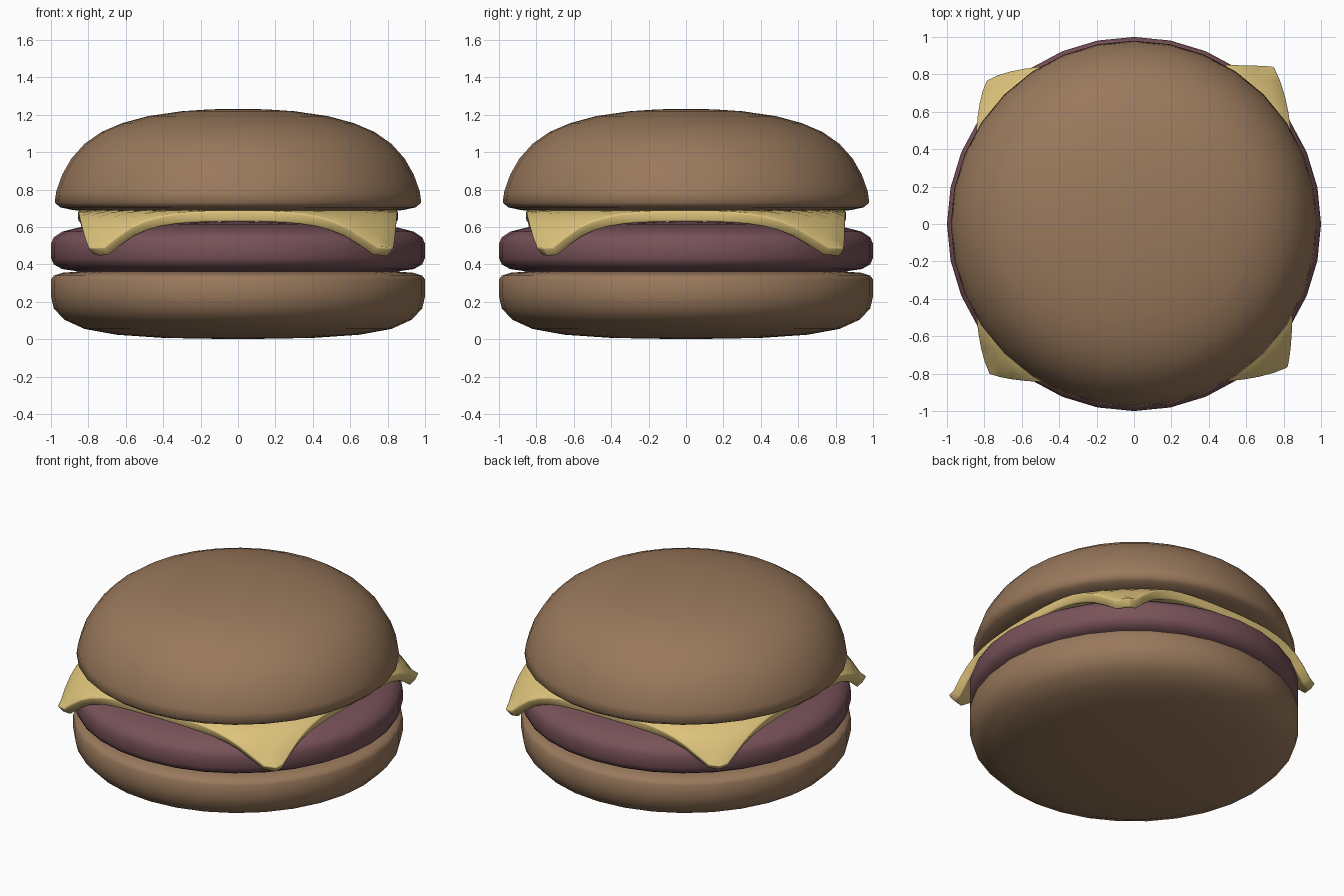
import bpy, bmesh, math

if "Cube" in bpy.data.objects:
    bpy.data.objects.remove(bpy.data.objects["Cube"])

SIDES = 32


def colour(name, rgb):
    m = bpy.data.materials.new(name)
    m.diffuse_color = (*rgb, 1)
    m.use_nodes = True
    m.node_tree.nodes["Principled BSDF"].inputs["Base Color"].default_value = m.diffuse_color
    return m


def finish(name, bm, mat, angle):
    bmesh.ops.recalc_face_normals(bm, faces=bm.faces)
    me = bpy.data.meshes.new(name)
    bm.to_mesh(me)
    bm.free()
    me.materials.append(mat)
    ob = bpy.data.objects.new(name, me)
    bpy.context.collection.objects.link(ob)
    bpy.ops.object.select_all(action='DESELECT')
    ob.select_set(True)
    bpy.context.view_layer.objects.active = ob
    bpy.ops.object.shade_smooth_by_angle(angle=math.radians(angle))
    return ob


def lathe(name, profile, mat):
    bm = bmesh.new()
    vs = [bm.verts.new((r, 0, z)) for r, z in profile]
    es = [bm.edges.new(p) for p in zip(vs, vs[1:])]
    bmesh.ops.spin(bm, geom=vs + es, cent=(0, 0, 0), axis=(0, 0, 1),
                   angle=math.tau, steps=SIDES, use_duplicate=False)
    bmesh.ops.remove_doubles(bm, verts=bm.verts, dist=1e-4)
    return finish(name, bm, mat, 60)


bun = colour("bun_brown", (0.32, 0.19, 0.107))
meat = colour("meat_brown", (0.19, 0.085, 0.1))
yellow = colour("cheese_yellow", (0.73, 0.55, 0.2))

# Buns and patty are turned profiles
lathe("bottom_bun", [(0, 0), (0.4, 0.007), (0.65, 0.024), (0.82, 0.055), (0.93, 0.105),
                     (0.985, 0.165), (1, 0.23), (1, 0.32), (0.985, 0.34),
                     (0.94, 0.355), (0.85, 0.362), (0, 0.362)], bun)
lathe("patty", [(0, 0.362), (0.85, 0.362), (0.94, 0.375), (0.985, 0.4), (1, 0.435),
                (1, 0.51), (0.985, 0.545), (0.94, 0.575), (0.85, 0.598),
                (0.7, 0.615), (0, 0.63)], meat)
lathe("top_bun", [(0, 0.672), (0.7, 0.678), (0.88, 0.69), (0.95, 0.705), (0.98, 0.73),
                  (0.972, 0.79), (0.94, 0.88), (0.89, 0.967), (0.82, 1.045),
                  (0.73, 1.108), (0.62, 1.155), (0.48, 1.193), (0.3, 1.219),
                  (0.15, 1.229), (0, 1.232)], bun)

# Cheese slice: a square sheet with pulled-in corners drooping past the patty
HALF, TOP = 0.855, 0.69
corners = {(-1, 1): (-0.79, 0.77), (1, 1): (0.75, 0.845),
           (1, -1): (0.825, -0.77), (-1, -1): (-0.775, -0.805)}
bm = bmesh.new()
bmesh.ops.create_grid(bm, x_segments=20, y_segments=20, size=1)
for v in bm.verts:
    u, w = v.co.x, v.co.y
    su, sw = (1 if u > 0 else -1), (1 if w > 0 else -1)
    cx, cy = corners[su, sw]
    k = (u * w) ** 4
    x = HALF * u + k * (cx - HALF * su)
    y = HALF * w + k * (cy - HALF * sw)
    drop = 2.1 * max(0, math.hypot(HALF * u, HALF * w) - 0.83) ** 2
    v.co = (x, y, TOP - min(drop, 0.2))
cheese = finish("cheese_slice", bm, yellow, 50)
thick = cheese.modifiers.new("thickness", 'SOLIDIFY')
thick.thickness = 0.06
thick.offset = -1
bev = cheese.modifiers.new("soft_edge", 'BEVEL')
bev.width = 0.01
bev.segments = 2
bev.limit_method = 'ANGLE'
bev.angle_limit = math.radians(50)
